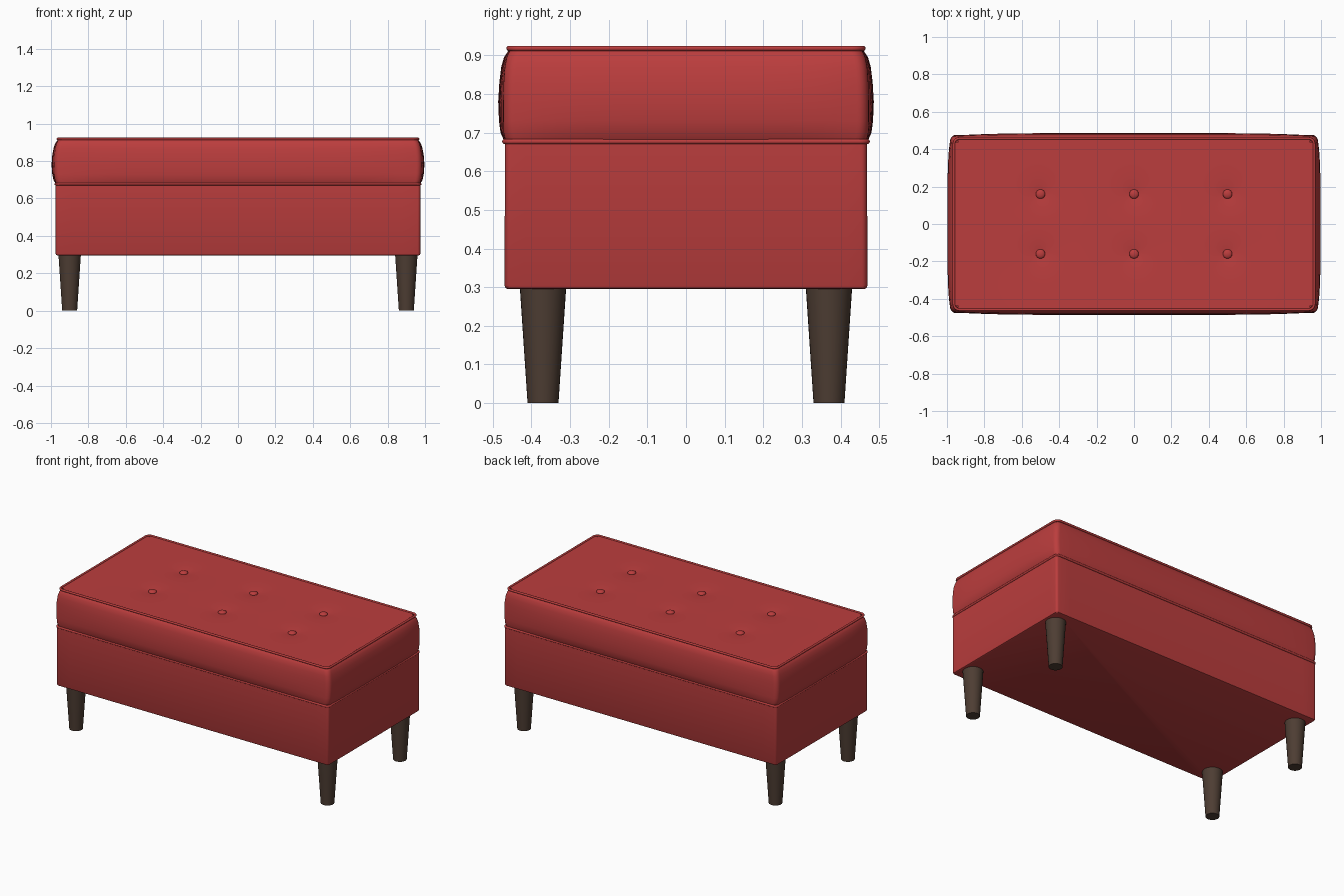
import bpy, bmesh, math

if "Cube" in bpy.data.objects:
    bpy.data.objects.remove(bpy.data.objects["Cube"])


def material(name, rgb):
    m = bpy.data.materials.new(name)
    m.diffuse_color = (*rgb, 1)
    m.use_nodes = True
    m.node_tree.nodes["Principled BSDF"].inputs["Base Color"].default_value = m.diffuse_color
    return m


RED = material("red fabric", (0.5, 0.047, 0.047))
WOOD = material("dark wood", (0.075, 0.047, 0.033))


def finish(bm, name, mat, angle=40):
    bmesh.ops.recalc_face_normals(bm, faces=bm.faces)
    me = bpy.data.meshes.new(name)
    bm.to_mesh(me)
    bm.free()
    ob = bpy.data.objects.new(name, me)
    bpy.context.collection.objects.link(ob)
    me.materials.append(mat)
    bpy.ops.object.select_all(action='DESELECT')
    ob.select_set(True)
    bpy.context.view_layer.objects.active = ob
    bpy.ops.object.shade_smooth_by_angle(angle=math.radians(angle))
    return ob


def outline(hx, hy, r, bulge=0.0, n=24):
    """Rounded rectangle whose sides swell outward by bulge."""
    corners = [(1, 1, 0), (-1, 1, 90), (-1, -1, 180), (1, -1, 270)]
    pts = []
    for i, (sx, sy, a0) in enumerate(corners):
        for k in range(7):
            a = math.radians(a0 + 15 * k)
            pts.append((sx * (hx - r) + r * math.cos(a), sy * (hy - r) + r * math.sin(a)))
        nx, ny, a1 = corners[(i + 1) % 4]
        a = math.radians(a1)
        p = pts[-1]
        q = (nx * (hx - r) + r * math.cos(a), ny * (hy - r) + r * math.sin(a))
        for k in range(1, n):
            t = k / n
            b = bulge * (1 - abs(2 * t - 1) ** 5)
            pts.append((p[0] + (q[0] - p[0]) * t + b * math.cos(a),
                        p[1] + (q[1] - p[1]) * t + b * math.sin(a)))
    return pts


def loft(name, rings, mat, cap_bottom=True, cap_top=True):
    bm = bmesh.new()
    loops = [[bm.verts.new((x, y, z)) for x, y in pts] for z, pts in rings]
    for a, b in zip(loops, loops[1:]):
        for i in range(len(a)):
            j = (i + 1) % len(a)
            bm.faces.new((a[i], a[j], b[j], b[i]))
    if cap_bottom:
        bm.faces.new(loops[0][::-1])
    if cap_top:
        bm.faces.new(loops[-1])
    return finish(bm, name, mat)


def piping(name, hx, hy, r, z, rad, bulge=0.0):
    cu = bpy.data.curves.new(name, 'CURVE')
    cu.dimensions = '3D'
    cu.bevel_depth = rad
    cu.bevel_resolution = 3
    pts = outline(hx, hy, r, bulge)
    sp = cu.splines.new('POLY')
    sp.points.add(len(pts) - 1)
    for p, (x, y) in zip(sp.points, pts):
        p.co = (x, y, z, 1)
    sp.use_cyclic_u = True
    cu.materials.append(RED)
    ob = bpy.data.objects.new(name, cu)
    bpy.context.collection.objects.link(ob)


# Upholstered base box with softened bottom edge
loft("base_box", [(0.295, outline(0.966, 0.461, 0.012)),
                  (0.298, outline(0.972, 0.467, 0.014)),
                  (0.305, outline(0.975, 0.47, 0.015)),
                  (0.672, outline(0.975, 0.468, 0.015))], RED)

# Cushion sides, swelling between the two seams
sides = [(0.682, 0.973, 0.468, 0.004), (0.70, 0.979, 0.472, 0.008), (0.73, 0.982, 0.473, 0.011),
         (0.78, 0.984, 0.473, 0.013), (0.83, 0.982, 0.472, 0.011), (0.87, 0.977, 0.469, 0.009),
         (0.895, 0.970, 0.464, 0.007), (0.91, 0.963, 0.457, 0.004), (0.917, 0.955, 0.45, 0.001)]
loft("cushion_side", [(z, outline(hx, hy, 0.03, b)) for z, hx, hy, b in sides], RED, cap_top=False)

# Seam cords
piping("lower_piping", 0.974, 0.469, 0.02, 0.677, 0.007)
piping("upper_piping", 0.963, 0.458, 0.03, 0.918, 0.007)

# Tufted top panel with a dimple under each button
BUTTONS = [(x, y) for x in (-0.5, 0, 0.5) for y in (-0.16, 0.16)]
bm = bmesh.new()
bmesh.ops.create_grid(bm, x_segments=120, y_segments=60, size=1)
for v in bm.verts:
    x, y = v.co.x * 0.957, v.co.y * 0.452
    z = 0.919
    for bx, by in BUTTONS:
        d = math.hypot(x - bx, y - by)
        z -= 0.014 * math.exp(-d / 0.06)
    v.co = (x, y, z)
outside = [v for v in bm.verts if abs(v.co.x) > 0.945 and abs(v.co.y) > 0.44]
bmesh.ops.delete(bm, geom=outside, context='VERTS')
finish(bm, "tufted_top", RED)

# Buttons
for i, (x, y) in enumerate(BUTTONS):
    bm = bmesh.new()
    bmesh.ops.create_uvsphere(bm, u_segments=24, v_segments=12, radius=1)
    for v in bm.verts:
        v.co = (x + v.co.x * 0.025, y + v.co.y * 0.025, 0.911 + v.co.z * 0.012)
    finish(bm, f"button_{i + 1}", RED)

# Tapered round legs
for sx, xn in ((-1, "left"), (1, "right")):
    for sy, yn in ((-1, "front"), (1, "back")):
        ring = lambda r: [(sx * 0.9 + r * math.cos(k * math.pi / 16),
                           sy * 0.37 + r * math.sin(k * math.pi / 16)) for k in range(32)]
        loft(f"{yn}_{xn}_leg", [(0, ring(0.04)), (0.3, ring(0.06))], WOOD)
